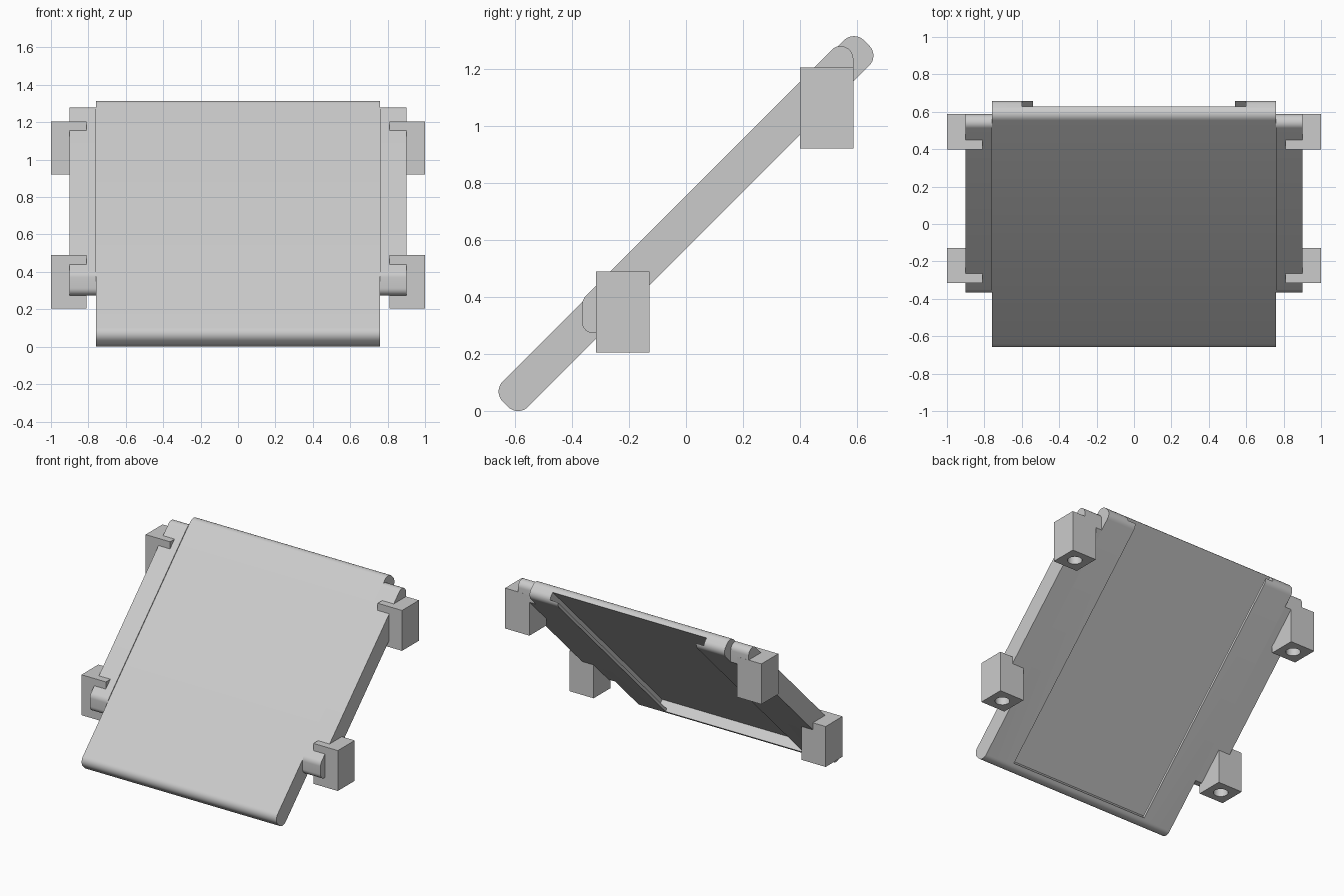
import bpy, bmesh, math
from mathutils import Vector

if "Cube" in bpy.data.objects:
    bpy.data.objects.remove(bpy.data.objects["Cube"])

S = math.sqrt(0.5)
MID_Z = 0.6575          # height of the tilted plate's centre
T = 0.063               # half thickness of the plate

grey = bpy.data.materials.new("light_grey")
grey.diffuse_color = (0.6, 0.6, 0.6, 1)
grey.use_nodes = True
grey.node_tree.nodes["Principled BSDF"].inputs["Base Color"].default_value = grey.diffuse_color


def slope(u, v):
    """Point (y, z) from distance along the slope and distance above it."""
    return ((u - v) * S, MID_Z + (u + v) * S)


def rounded(corners, steps=8):
    """Round the corners of a profile given as (y, z, radius)."""
    out, n = [], len(corners)
    for i, (y, z, r) in enumerate(corners):
        p = Vector((y, z))
        if r == 0:
            out.append(p)
            continue
        a = (Vector(corners[i - 1][:2]) - p).normalized()
        b = (Vector(corners[(i + 1) % n][:2]) - p).normalized()
        half = a.angle(b) / 2
        c = p + (a + b).normalized() * (r / math.sin(half))
        start = p + a * (r / math.tan(half)) - c
        end = p + b * (r / math.tan(half)) - c
        sweep = math.atan2(start.x * end.y - start.y * end.x, start.dot(end))
        for k in range(steps + 1):
            t = sweep * k / steps
            out.append(c + Vector((start.x * math.cos(t) - start.y * math.sin(t),
                                   start.x * math.sin(t) + start.y * math.cos(t))))
    return out


def extrude(name, profile, x0, x1):
    """Sweep a (y, z) profile from x0 to x1."""
    bm = bmesh.new()
    face = bm.faces.new([bm.verts.new((x0, p[0], p[1])) for p in profile])
    moved = bmesh.ops.extrude_face_region(bm, geom=[face])["geom"]
    verts = [g for g in moved if isinstance(g, bmesh.types.BMVert)]
    bmesh.ops.translate(bm, verts=verts, vec=(x1 - x0, 0, 0))
    bmesh.ops.recalc_face_normals(bm, faces=bm.faces[:])
    me = bpy.data.meshes.new(name)
    bm.to_mesh(me)
    bm.free()
    ob = bpy.data.objects.new(name, me)
    bpy.context.collection.objects.link(ob)
    me.materials.append(grey)
    return ob


def cut(ob, cutter):
    """Subtract the cutter for good and delete it."""
    cutter.hide_render = True
    mod = ob.modifiers.new("cut", "BOOLEAN")
    mod.operation, mod.solver, mod.object = "DIFFERENCE", "EXACT", cutter
    dg = bpy.context.evaluated_depsgraph_get()
    me = bpy.data.meshes.new_from_object(ob.evaluated_get(dg))
    ob.modifiers.clear()
    ob.data = me
    bpy.data.objects.remove(cutter)


def smooth(ob):
    bpy.ops.object.select_all(action="DESELECT")
    ob.select_set(True)
    bpy.context.view_layer.objects.active = ob
    bpy.ops.object.shade_smooth_by_angle(angle=math.radians(30))


def slope_box(u0, u1, v0, v1):
    return [slope(u0, v0), slope(u1, v0), slope(u1, v1), slope(u0, v1)]


# Tilted main plate with rounded ends
L, R = 0.896, 0.05
plate = extrude("main_plate", rounded([p + (R,) for p in slope_box(-L, L, -T, T)]),
                -0.76, 0.76)
# Slide-in slot on the underside, with a narrower mouth that leaves thin lips
cut(plate, extrude("slot_cutter", slope_box(-0.83, 1.1, -0.043, 0.008), -0.6, 0.6))
cut(plate, extrude("mouth_cutter", slope_box(-0.83, 1.1, -0.15, -0.02), -0.54, 0.54))
smooth(plate)

# Side rails, ends squared to the axes and rounded
top = MID_Z + (T + 0.006) / S
low = MID_Z - T / S
rail = rounded([
    (-0.365, top - 0.365, 0.05), (1.28 - top, 1.28, 0.04), (0.587, 1.28, 0.045),
    (0.587, low + 0.587, 0), (0.273 - low, 0.273, 0), (-0.365, 0.273, 0.04)])

for side, s in (("right", 1), ("left", -1)):
    smooth(extrude(side + "_rail", rail, s * 0.76, s * 0.9))
    # Mounting blocks with a screw hole from below
    for place, y, z in (("upper", 0.4935, 0.92), ("lower", -0.222, 0.205)):
        h = 0.094
        block = extrude(f"{side}_{place}_block",
                        [(y - h, z), (y + h, z), (y + h, z + 0.285), (y - h, z + 0.285)],
                        s * 0.81, s * 1.0)
        bpy.ops.mesh.primitive_cylinder_add(vertices=32, radius=0.047, depth=0.24,
                                            location=(s * 0.905, y, z))
        cut(block, bpy.context.object)
        smooth(block)
